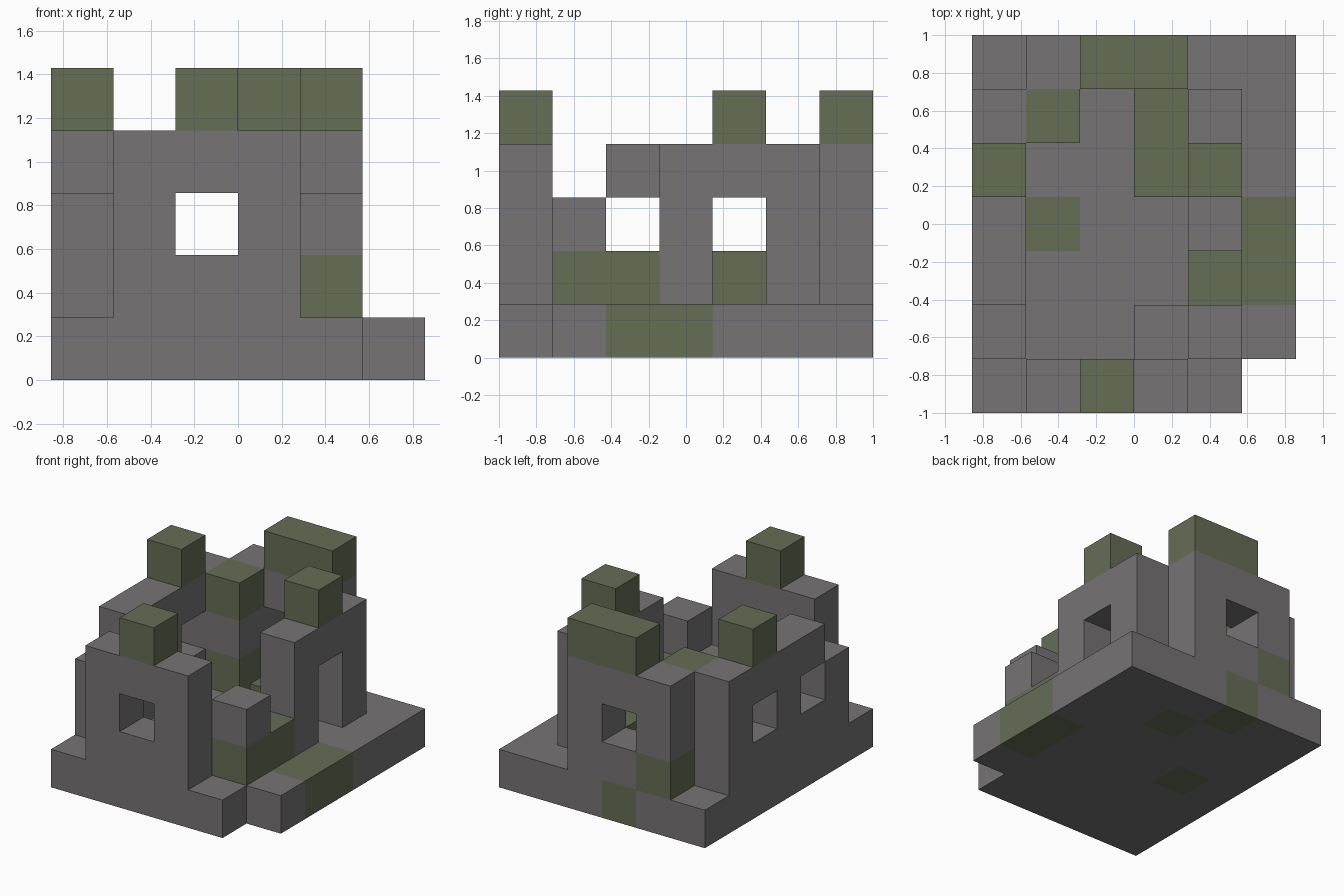
import bpy
import bmesh
from itertools import product
from mathutils import Vector

UNIT = 2 / 7                      # edge of one stone block
ORIGIN = Vector((-3, -3.5, 0))    # corner of the block grid

if "Cube" in bpy.data.objects:
    bpy.data.objects.remove(bpy.data.objects["Cube"], do_unlink=True)


def make_material(name, rgb):
    mat = bpy.data.materials.new(name)
    mat.use_nodes = True
    mat.diffuse_color = (*rgb, 1)
    bsdf = next(n for n in mat.node_tree.nodes if n.type == "BSDF_PRINCIPLED")
    bsdf.inputs["Base Color"].default_value = (*rgb, 1)
    return mat


def box(x, y, z):
    """Block cells inside half-open ranges; a single number means one block."""
    spans = [range(*s) if isinstance(s, tuple) else (s,) for s in (x, y, z)]
    return set(product(*spans))


materials = [make_material("grey stone", (0.18, 0.172, 0.175)),
             make_material("mossy stone", (0.130, 0.153, 0.091))]

WALL = (1, 4)    # levels of a full-height wall

parts = {
    # Ground slab with one missing corner
    "floor_slab": box((0, 6), (0, 7), 0) - box(5, 0, 0),
    # Outer walls with window and door openings
    "front_wall": box((1, 4), 0, WALL) - box(2, 0, 2),
    "back_wall": box((1, 4), 6, WALL) - box(2, 6, 2),
    "right_wall": (box(0, (2, 6), WALL) | box(0, 1, (1, 3)))
                  - box(0, 2, 2) - box(0, 4, 2),
    "left_wall": box(4, (3, 6), WALL) - box(4, 4, (1, 3)),
    # Broken wall and inner pieces
    "broken_wall": box(4, 1, (1, 3)) | box(4, 2, 1),
    "front_ledge": box(3, 1, 1),
    "inner_ledge": box(3, (4, 6), 1),
    "inner_pillar": box(1, 5, WALL),
    # Battlements
    "front_battlement": box(2, 0, 4),
    "back_battlement": box((2, 4), 6, 4),
    "right_battlement": box(0, 4, 4),
    "left_battlement": box(4, 4, 4),
}

# Blocks overgrown with moss
mossy = (box((0, 6), (0, 7), 4)                       # all battlements
         | box(5, (2, 4), 0) | box(1, 3, 0)           # floor patches
         | box(2, 6, 0) | box(3, 5, 0)
         | box(4, (1, 3), 1) | box(3, (4, 6), 1)      # ledges, broken wall
         | box(1, 5, 1) | box(1, 5, 3) | box(1, 6, 1))

solid = set().union(*parts.values())


def build(name, cells):
    """Mesh of the outer faces of the cells, welded together."""
    bm = bmesh.new()
    for cell in sorted(cells):
        for axis, side in product(range(3), (0, 1)):
            neighbour = list(cell)
            neighbour[axis] += 2 * side - 1
            if tuple(neighbour) in solid:
                continue
            u, v = (axis + 1) % 3, (axis + 2) % 3
            corners = []
            for a, b in ((0, 0), (1, 0), (1, 1), (0, 1)):
                p = Vector(cell)
                p[axis] += side
                p[u] += a
                p[v] += b
                corners.append(bm.verts.new((p + ORIGIN) * UNIT))
            face = bm.faces.new(corners if side else corners[::-1])
            face.material_index = int(cell in mossy)
    bmesh.ops.remove_doubles(bm, verts=bm.verts, dist=UNIT / 100)
    mesh = bpy.data.meshes.new(name)
    for mat in materials:
        mesh.materials.append(mat)
    bm.to_mesh(mesh)
    bm.free()
    bpy.context.scene.collection.objects.link(bpy.data.objects.new(name, mesh))


for part_name, part_cells in parts.items():
    build(part_name, part_cells)
